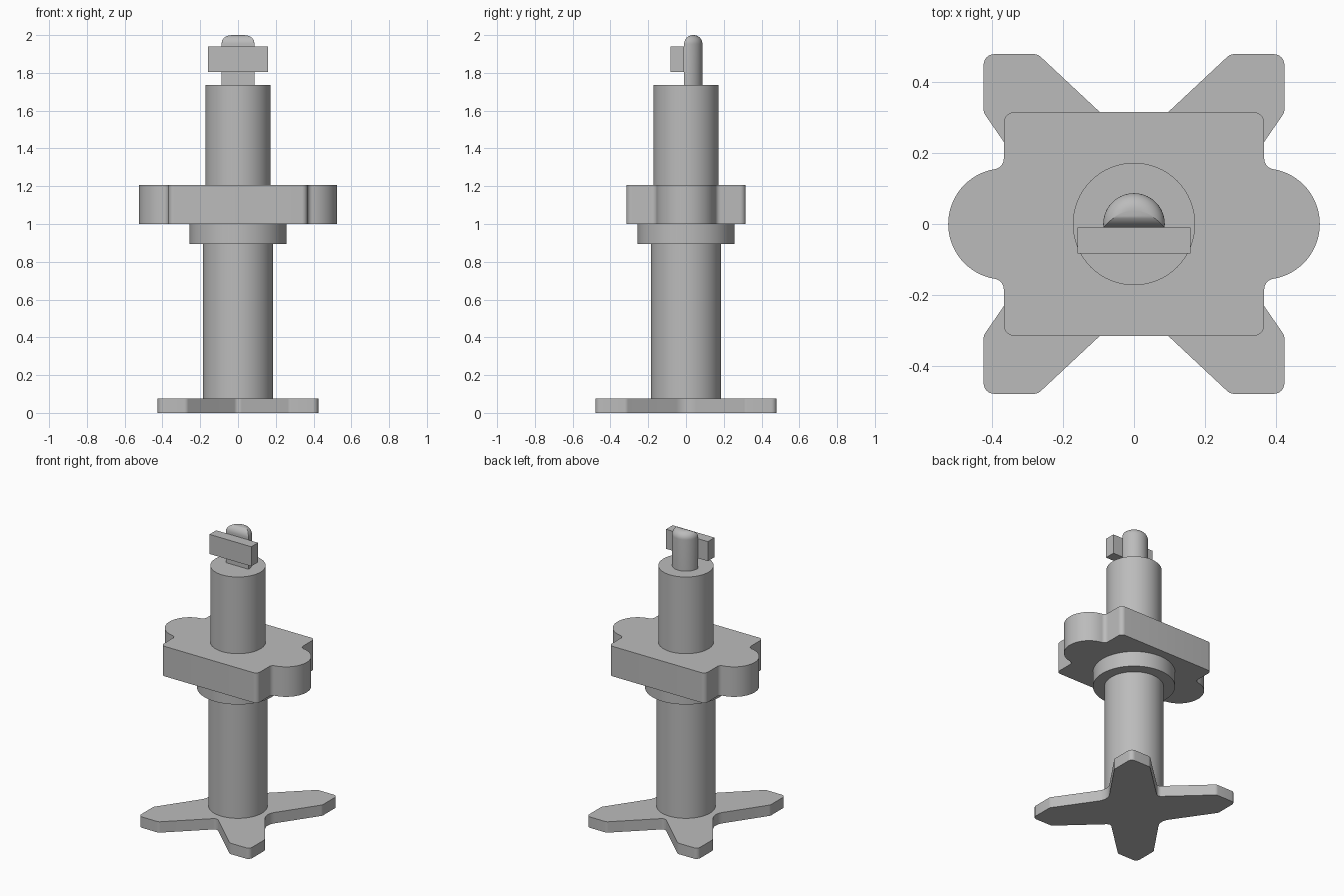
import bpy, bmesh
from math import sin, cos, pi, sqrt, asin, acos, atan2, tan, radians
from mathutils import Vector

if "Cube" in bpy.data.objects:
    bpy.data.objects.remove(bpy.data.objects["Cube"], do_unlink=True)

grey = bpy.data.materials.new("plain grey")
grey.use_nodes = True
colour = (0.5, 0.5, 0.5, 1)
grey.diffuse_color = colour
grey.node_tree.nodes["Principled BSDF"].inputs["Base Color"].default_value = colour


def arc(cx, cy, r, start, end, steps):
    return [(cx + r * cos(start + (end - start) * i / steps),
             cy + r * sin(start + (end - start) * i / steps)) for i in range(steps + 1)]


def rounded(corners, steps=6):
    """Outline through (x, y, radius) corners, each replaced by a tangent arc."""
    points = []
    for i, (x, y, r) in enumerate(corners):
        p = Vector((x, y))
        a = (Vector(corners[i - 1][:2]) - p).normalized()
        b = (Vector(corners[(i + 1) % len(corners)][:2]) - p).normalized()
        half = acos(a.dot(b)) / 2
        centre = p + (a + b).normalized() * r / sin(half)
        u = p + a * r / tan(half) - centre
        v = p + b * r / tan(half) - centre
        start = atan2(u.y, u.x)
        sweep = (atan2(v.y, v.x) - start + pi) % (2 * pi) - pi
        points += arc(centre.x, centre.y, r, start, start + sweep, steps)
    return points


def mirrored(quadrant):
    """Complete an outline from its +x +y quarter, given from the x axis to the y axis."""
    def flip(points, sx, sy):
        return [(p[0] * sx, p[1] * sy, *p[2:]) for p in points]
    half = quadrant + [p for p in flip(quadrant, -1, 1)[::-1] if abs(p[0]) > 1e-6]
    return half + [p for p in flip(half, 1, -1)[::-1] if abs(p[1]) > 1e-6]


def loft(name, rings):
    """Solid through equal-length outlines, each given as (outline, height)."""
    bm = bmesh.new()
    loops = [[bm.verts.new((x, y, z)) for x, y in outline] for outline, z in rings]
    for low, high in zip(loops, loops[1:]):
        for i in range(len(low)):
            bm.faces.new((low[i - 1], low[i], high[i], high[i - 1]))
    bm.faces.new(loops[0][::-1])
    bm.faces.new(loops[-1])
    bmesh.ops.recalc_face_normals(bm, faces=bm.faces[:])
    mesh = bpy.data.meshes.new(name)
    bm.to_mesh(mesh)
    bm.free()
    mesh.materials.append(grey)
    obj = bpy.data.objects.new(name, mesh)
    bpy.context.collection.objects.link(obj)
    bpy.ops.object.select_all(action="DESELECT")
    obj.select_set(True)
    bpy.context.view_layer.objects.active = obj
    bpy.ops.object.shade_smooth_by_angle(angle=radians(30))
    return obj


def prism(name, outline, bottom, top):
    return loft(name, [(outline, bottom), (outline, top)])


def cylinder(name, r, bottom, top):
    return prism(name, arc(0, 0, r, 0, 2 * pi, 64)[:-1], bottom, top)


# Four-armed foot
foot = mirrored([(0.208, 0, 0.09), (0.425, 0.315, 0.03), (0.425, 0.48, 0.03),
                 (0.272, 0.48, 0.03), (0, 0.226, 0.028)])
prism("foot", rounded(foot), 0, 0.075)

# Shaft and collar
cylinder("lower_shaft", 0.185, 0.075, 0.895)
cylinder("collar", 0.257, 0.895, 1.0)
cylinder("upper_shaft", 0.173, 1.205, 1.737)

# Flange plate with a filleted round lobe on each side
w, d, lobe, f = 0.368, 0.316, 0.157, 0.03
fy = sqrt((lobe + f) ** 2 - f ** 2)
turn = atan2(fy, f)
quarter = (arc(w, 0, lobe, 0, turn, 16)
           + arc(w + f, fy, f, turn + pi, pi, 8)[1:]
           + arc(w - f, d - f, f, 0, pi / 2, 8))
prism("flange_plate", mirrored(quarter), 1.0, 1.207)

# Half-round stem whose top edge is rounded over
r, flat, round_over = 0.087, -0.01, 0.047


def half_round(inset):
    start = asin((flat + inset) / (r - inset))
    return arc(0, 0, r - inset, start, pi - start, 32)


rings = [(half_round(0), 1.737)]
for i in range(11):
    t = pi / 2 * i / 10
    rings.append((half_round(round_over * (1 - cos(t))), 2 - round_over * (1 - sin(t))))
loft("key_stem", rings)

# Cross bar on the flat of the stem
bar = [(-0.16, -0.083), (0.16, -0.083), (0.16, flat), (-0.16, flat)]
prism("cross_bar", bar, 1.805, 1.94)
